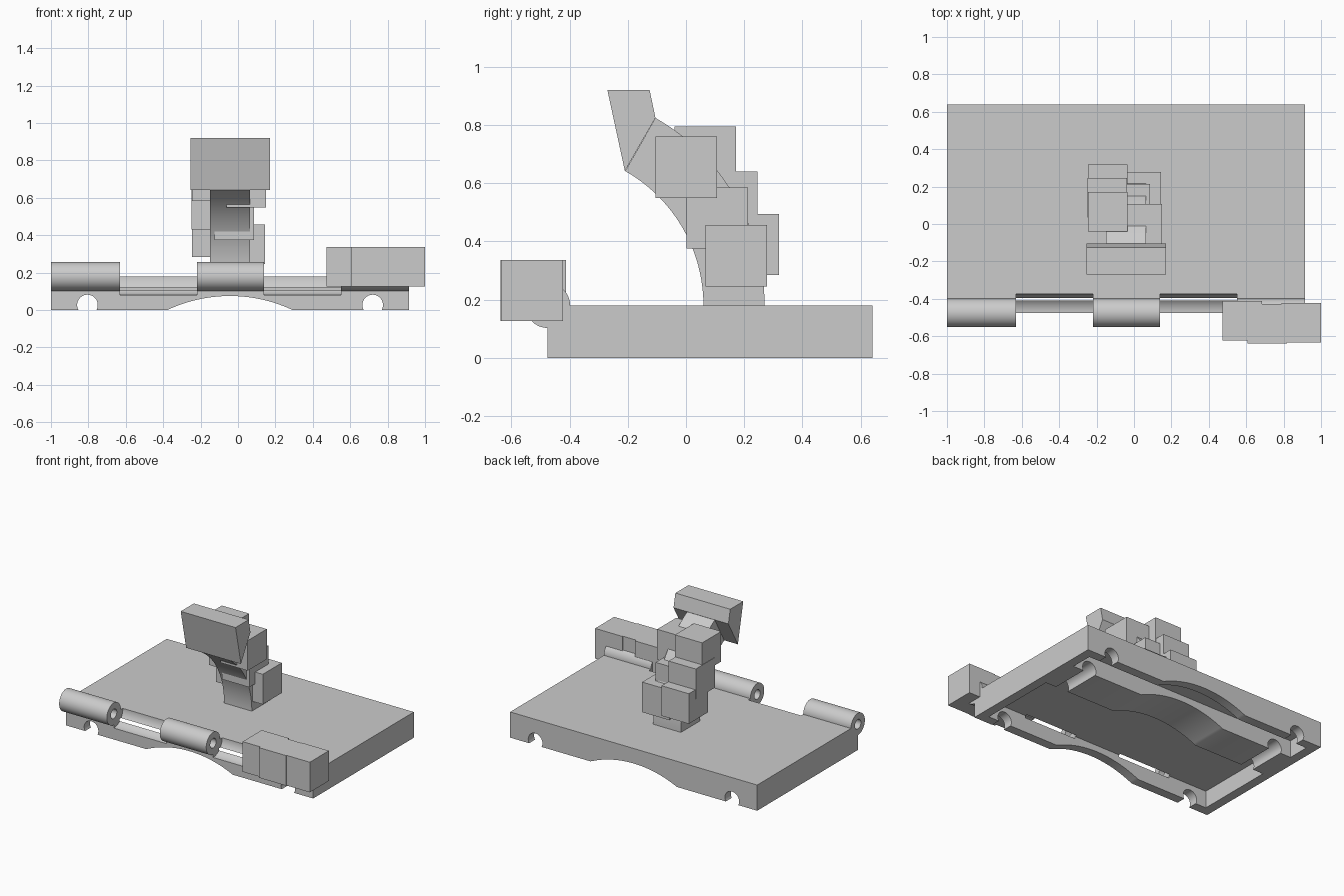
import bpy, bmesh, math
from mathutils import Matrix, Vector

if "Cube" in bpy.data.objects:
    bpy.data.objects.remove(bpy.data.objects["Cube"])

grey = bpy.data.materials.new("plain_grey")
grey.diffuse_color = (0.6, 0.6, 0.6, 1)
grey.use_nodes = True
grey.node_tree.nodes["Principled BSDF"].inputs["Base Color"].default_value = grey.diffuse_color


def finish(name, bm):
    """Turn a bmesh into a named object with the grey material."""
    bmesh.ops.recalc_face_normals(bm, faces=bm.faces)
    me = bpy.data.meshes.new(name)
    bm.to_mesh(me)
    bm.free()
    me.materials.append(grey)
    ob = bpy.data.objects.new(name, me)
    bpy.context.collection.objects.link(ob)
    return ob


def box(name, x, y, z):
    bm = bmesh.new()
    bmesh.ops.create_cube(bm, size=1)
    for v in bm.verts:
        v.co = Vector([(r[0] + r[1]) / 2 + c * (r[1] - r[0]) for r, c in zip((x, y, z), v.co)])
    return finish(name, bm)


def prism(name, yz, x0, x1):
    """Extrude a side profile along x."""
    bm = bmesh.new()
    face = bm.faces.new([bm.verts.new((x0, y, z)) for y, z in yz])
    new = bmesh.ops.extrude_face_region(bm, geom=[face])["geom"]
    bmesh.ops.translate(bm, vec=(x1 - x0, 0, 0), verts=[g for g in new if isinstance(g, bmesh.types.BMVert)])
    return finish(name, bm)


def rod(name, axis, centre, radius, length, segments=48):
    """Solid cylinder along x or y."""
    turn = Matrix.Rotation(math.pi / 2, 4, "Y" if axis == "x" else "X")
    bm = bmesh.new()
    bmesh.ops.create_cone(bm, cap_ends=True, segments=segments, radius1=radius, radius2=radius,
                          depth=length, matrix=Matrix.Translation(centre) @ turn)
    return finish(name, bm)


def activate(ob):
    bpy.ops.object.select_all(action="DESELECT")
    ob.select_set(True)
    bpy.context.view_layer.objects.active = ob


def cut(target, cutter):
    """Subtract the cutter and remove it."""
    activate(target)
    mod = target.modifiers.new("cut", "BOOLEAN")
    mod.operation, mod.solver, mod.object = "DIFFERENCE", "EXACT", cutter
    bpy.ops.object.modifier_apply(modifier=mod.name)
    bpy.data.objects.remove(cutter, do_unlink=True)


def smooth(ob):
    activate(ob)
    bpy.ops.object.shade_smooth_by_angle(angle=math.radians(30))


HINGE_Y, HINGE_Z = -0.475, 0.18
BARRELS = [(-1.0, -0.63), (-0.22, 0.14), (0.55, 0.915)]

# Base plate, hollow below with one wide cross rib
base = box("base_plate", (-1.0, 0.915), (-0.475, 0.64), (0, 0.18))
for y in [(-0.41, 0.15), (0.42, 0.575)]:
    cut(base, box("pocket", (-0.935, 0.85), y, (-0.1, 0.12)))

# Wide arch and two axle notches running front to back
cut(base, rod("arch", "y", (-0.043, 0, -0.711), 0.786, 3, 256))
for x in (-0.805, 0.72):
    cut(base, rod("notch", "y", (x, 0, 0.027), 0.055, 3))

# Rounded clearances between the hinge barrels, and the pin bore
for left, right in zip(BARRELS, BARRELS[1:]):
    x0, x1 = left[1], right[0]
    cut(base, rod("clearance", "x", ((x0 + x1) / 2, HINGE_Y, HINGE_Z), 0.1, x1 - x0, 64))
cut(base, rod("bore", "x", (0, HINGE_Y, HINGE_Z), 0.033, 3))
smooth(base)

# Hinge barrels
for i, (x0, x1) in enumerate(BARRELS):
    barrel = rod(f"hinge_barrel_{i + 1}", "x", ((x0 + x1) / 2, HINGE_Y, HINGE_Z), 0.077, x1 - x0, 64)
    cut(barrel, rod("bore", "x", (0, HINGE_Y, HINGE_Z), 0.033, 3))
    smooth(barrel)

# Curved neck: two concentric arcs leaning forward
CY, CZ, STEPS = -0.471, 0.18, 24
sweep = [math.radians(60.4) * i / STEPS for i in range(STEPS + 1)]
inner = [(CY + 0.531 * math.cos(a), CZ + 0.531 * math.sin(a)) for a in sweep]
outer = [(CY + 0.741 * math.cos(a), CZ + 0.741 * math.sin(a)) for a in sweep]
neck = prism("curved_neck", [(inner[0][0], 0.15)] + inner + outer[::-1] + [(outer[0][0], 0.15)], -0.15, 0.065)
smooth(neck)

# Flared head
prism("head", [(-0.21, 0.642), (-0.27, 0.92), (-0.125, 0.92), (-0.105, 0.825)], -0.255, 0.17)

# Equal cubes: low corner of each, clustered on the neck and beside the hinge
SIZE = 0.211
CUBES = {
    "neck_cube_left": [(-0.245, -0.04, 0.584), (-0.248, 0.035, 0.43), (-0.245, 0.108, 0.284)],
    "neck_cube_right": [(-0.062, -0.105, 0.549), (-0.125, 0.002, 0.375), (-0.066, 0.067, 0.246)],
    "hinge_cube": [(0.473, -0.624, 0.126), (0.608, -0.638, 0.126), (0.789, -0.633, 0.126)],
}
for name, corners in CUBES.items():
    for i, low in enumerate(corners):
        box(f"{name}_{i + 1}", *[(c, c + SIZE) for c in low])
